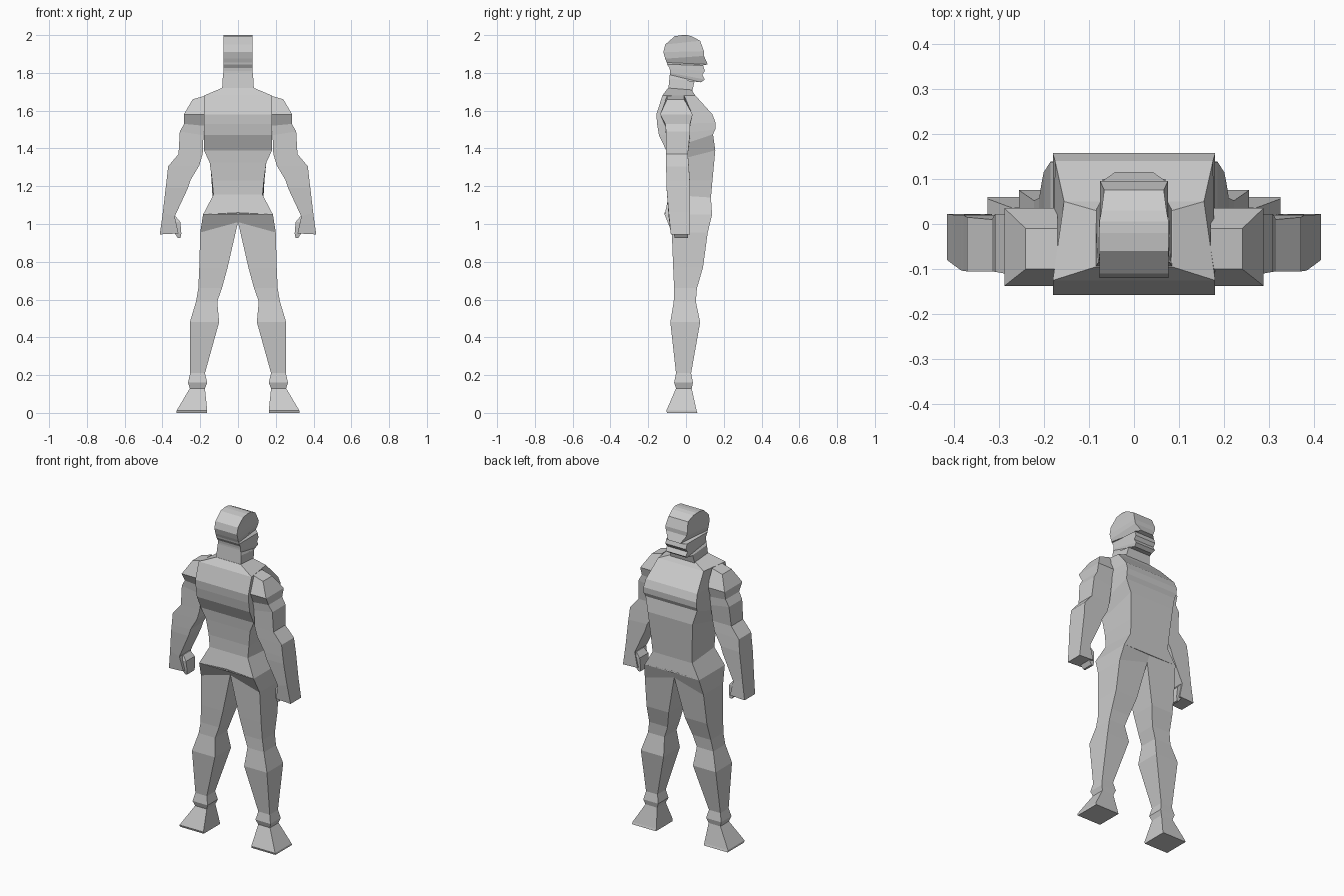
import bpy, bmesh

skin = bpy.data.materials.new("plain grey")
skin.diffuse_color = (0.6, 0.6, 0.6, 1)


def loft(name, rings, mirror=False):
    """Skin a stack of four-cornered sections and cap both ends."""
    bm = bmesh.new()
    loops = [[bm.verts.new(p) for p in r] for r in rings]
    for a, b in zip(loops, loops[1:]):
        for i in range(4):
            j = (i + 1) % 4
            bm.faces.new((a[i], a[j], b[j], b[i]))
    bm.faces.new(loops[0])
    bm.faces.new(loops[-1])
    bmesh.ops.recalc_face_normals(bm, faces=bm.faces)
    me = bpy.data.meshes.new(name)
    bm.to_mesh(me)
    bm.free()
    me.materials.append(skin)
    ob = bpy.data.objects.new(name, me)
    bpy.context.collection.objects.link(ob)
    if mirror:
        ob.modifiers.new("mirror", 'MIRROR').use_mirror_merge = False
    return ob


def trunk(name, rows):
    """Rows: half width, y, z at the -y side, then at the +y side."""
    return loft(name, [[(-wb, yb, zb), (wb, yb, zb), (wf, yf, zf), (-wf, yf, zf)]
                       for wb, yb, zb, wf, yf, zf in rows])


def limb(name, rows):
    """Rows: inner x, inner z, outer x, outer z, y min, y max; mirrored."""
    return loft(name, [[(xi, y0, zi), (xo, y0, zo), (xo, y1, zo), (xi, y1, zi)]
                       for xi, zi, xo, zo, y0, y1 in rows], True)


# head and neck
trunk("head", [
    (.085, -.095, 1.70, .085, .03, 1.69),
    (.081, -.088, 1.77, .077, .045, 1.755),
    (.079, -.086, 1.79, .062, .08, 1.75),
    (.078, -.085, 1.80, .068, .10, 1.765),
    (.077, -.085, 1.81, .07, .086, 1.79),
    (.077, -.087, 1.825, .07, .10, 1.81),
    (.077, -.10, 1.845, .07, .09, 1.84),
    (.077, -.102, 1.855, .042, .115, 1.845),
    (.077, -.11, 1.875, .07, .095, 1.89),
    (.077, -.12, 1.91, .075, .095, 1.915),
    (.077, -.11, 1.95, .066, .075, 1.97),
    (.077, -.06, 1.994, .072, .03, 1.994),
    (.077, -.02, 2.0, .077, .005, 2.0)])

# torso, from neck base down to the hips
trunk("torso", [
    (.085, -.095, 1.72, .085, .03, 1.71),
    (.18, -.125, 1.68, .155, .05, 1.68),
    (.18, -.157, 1.58, .175, .14, 1.58),
    (.18, -.153, 1.53, .18, .157, 1.535),
    (.18, -.143, 1.47, .18, .155, 1.50),
    (.18, -.105, 1.39, .175, .143, 1.475),
    (.15, -.098, 1.325, .152, .155, 1.39),
    (.137, -.09, 1.23, .14, .14, 1.23),
    (.13, -.09, 1.155, .135, .132, 1.14),
    (.185, -.113, 1.05, .185, .138, 1.05)])

# legs with the pelvis halves
limb("leg", [
    (0, 1.06, .185, 1.05, -.113, .138),
    (0, 1.01, .20, .955, -.075, .115),
    (.055, .77, .205, .77, -.068, .09),
    (.085, .66, .21, .66, -.063, .058),
    (.11, .59, .222, .59, -.065, .052),
    (.10, .48, .255, .48, -.083, .075),
    (.175, .21, .253, .21, -.053, .027),
    (.163, .16, .265, .16, -.063, .037),
    (.175, .13, .255, .13, -.053, .03)])

# feet
limb("foot", [
    (.175, .13, .255, .13, -.053, .03),
    (.163, .012, .325, .012, -.104, .056),
    (.163, 0, .325, 0, -.10, .06)])

# arms with hands
limb("arm", [
    (.17, 1.68, .24, 1.66, -.10, -.01),
    (.17, 1.58, .287, 1.58, -.137, .035),
    (.178, 1.52, .285, 1.53, -.11, .022),
    (.183, 1.47, .308, 1.49, -.106, .022),
    (.187, 1.37, .315, 1.37, -.105, .01),
    (.205, 1.31, .37, 1.305, -.105, .015),
    (.25, 1.235, .378, 1.23, -.104, .02),
    (.265, 1.19, .383, 1.19, -.103, .02),
    (.335, 1.04, .398, 1.06, -.092, .02),
    (.315, .95, .414, .945, -.08, .022)])

# thumbs
limb("thumb", [
    (.33, 1.04, .345, 1.04, -.06, .01),
    (.305, 1.01, .34, 1.01, -.07, .015),
    (.30, .95, .335, .95, -.065, .012),
    (.305, .925, .318, .925, -.06, .01)])
